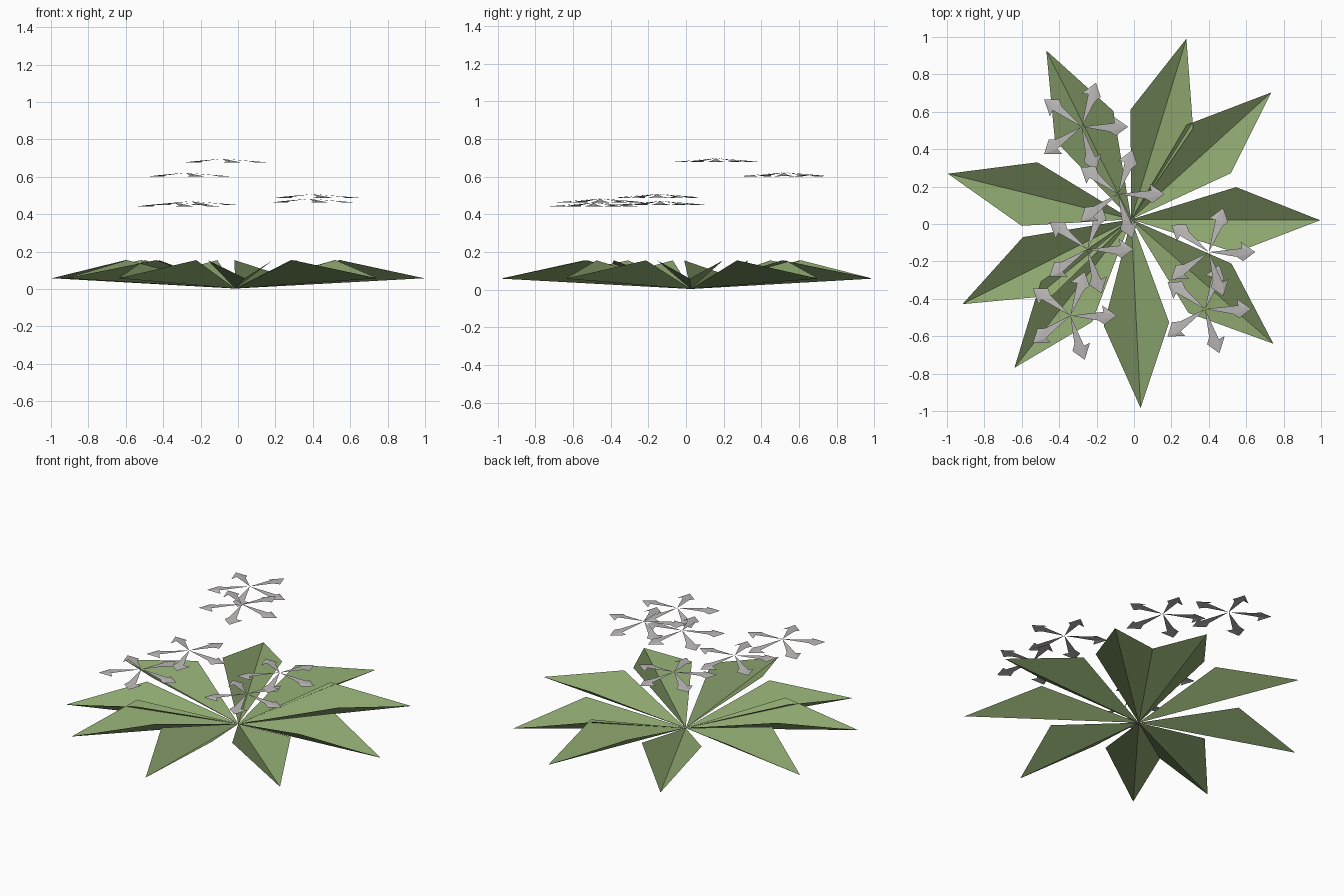
import bpy, math
from mathutils import Matrix, Vector

if "Cube" in bpy.data.objects:
    bpy.data.objects.remove(bpy.data.objects["Cube"])


def material(name, colour):
    m = bpy.data.materials.new(name)
    m.diffuse_color = (*colour, 1)
    m.use_nodes = True
    m.node_tree.nodes["Principled BSDF"].inputs["Base Color"].default_value = m.diffuse_color
    return m


green = material("leaf green", (0.262, 0.376, 0.156))
grey = material("petal grey", (0.50, 0.475, 0.475))


def radial(name, outline, faces, angles, centre, mat):
    """Repeat one flat-faced blade around a centre at the given angles."""
    verts, polys = [], []
    for a in angles:
        n = len(verts)
        turn = Matrix.Rotation(math.radians(a), 3, 'Z')
        verts += [turn @ Vector(p) + Vector(centre) for p in outline]
        polys += [[n + i for i in f] for f in faces]
    mesh = bpy.data.meshes.new(name)
    mesh.from_pydata(verts, [], polys)
    mesh.materials.append(mat)
    ob = bpy.data.objects.new(name, mesh)
    bpy.context.collection.objects.link(ob)
    return ob


# Folded leaves: low central crease with two raised side corners
leaf = [(0, 0, 0), (0.56, -0.175, 0.152), (1.01, 0, 0.055), (0.56, 0.175, 0.152)]
leaf_tips = [(0.99, 0.02), (0.73, 0.70), (0.28, 0.99), (-0.47, 0.93), (-1.0, 0.27),
             (-0.92, -0.43), (-0.64, -0.77), (0.035, -0.98), (0.745, -0.64)]
cx, cy = -0.015, 0.025
for x, y in leaf_tips:
    angle = math.degrees(math.atan2(y - cy, x - cx))
    radial("leaf", leaf, [(0, 1, 2), (0, 2, 3)], [angle], (cx, cy, 0.003), green)

# Flowers: five narrow petals, each widening to a hooked, barbed end
petal = [(0, 0, 0), (0.15, -0.026, -0.014), (0.183, -0.048, -0.021), (0.248, 0, -0.02),
         (0.17, 0.055, -0.021), (0.176, 0.02, -0.014)]
petal_faces = [(0, 1, 5), (1, 2, 3), (1, 3, 5), (5, 3, 4)]
flowers = [(-0.28, 0.52, 0.622), (-0.085, 0.16, 0.697), (-0.25, -0.135, 0.47),
           (-0.34, -0.49, 0.462), (0.40, -0.15, 0.508), (0.38, -0.455, 0.483)]
for centre in flowers:
    radial("flower", petal, petal_faces, range(0, 360, 72), centre, grey)
